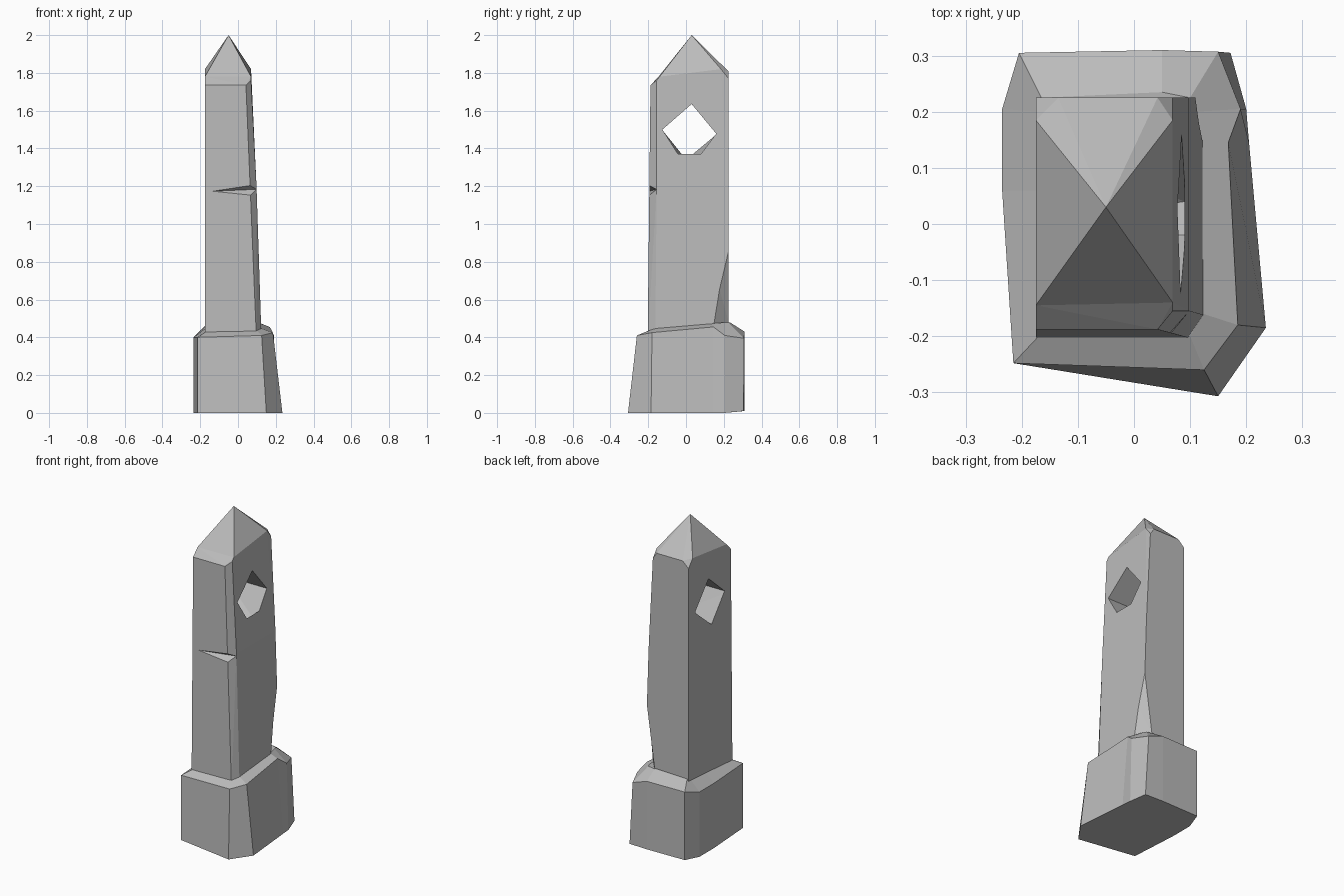
import bpy
import bmesh

if "Cube" in bpy.data.objects:
    bpy.data.objects.remove(bpy.data.objects["Cube"], do_unlink=True)

stone = bpy.data.materials.new("grey stone")
stone.use_nodes = True
COLOUR = (0.5, 0.5, 0.5, 1)
stone.diffuse_color = COLOUR
stone.node_tree.nodes["Principled BSDF"].inputs["Base Color"].default_value = COLOUR


def finish(name, bm):
    bmesh.ops.recalc_face_normals(bm, faces=bm.faces[:])
    mesh = bpy.data.meshes.new(name)
    bm.to_mesh(mesh)
    bm.free()
    mesh.materials.append(stone)
    obj = bpy.data.objects.new(name, mesh)
    bpy.context.collection.objects.link(obj)
    return obj


def hull(name, points):
    """Convex chunk of stone around a few corner points."""
    bm = bmesh.new()
    for p in points:
        bm.verts.new(p)
    res = bmesh.ops.convex_hull(bm, input=bm.verts[:])
    loose = {v for v in res["geom_interior"] if isinstance(v, bmesh.types.BMVert)}
    bmesh.ops.delete(bm, geom=list(loose), context="VERTS")
    return finish(name, bm)


def loft(name, rings):
    """Closed solid skinned through rings of equal length."""
    bm = bmesh.new()
    loops = [[bm.verts.new(p) for p in ring] for ring in rings]
    n = len(loops[0])
    for low, high in zip(loops, loops[1:]):
        for i in range(n):
            j = (i + 1) % n
            bm.faces.new((low[i], low[j], high[j], high[i]))
    bm.faces.new(loops[0][::-1])
    bm.faces.new(loops[-1])
    return finish(name, bm)


def carve(target, cutter):
    mod = target.modifiers.new(cutter.name, "BOOLEAN")
    mod.operation = "DIFFERENCE"
    mod.solver = "EXACT"
    mod.object = cutter
    cutter.hide_render = True
    bpy.context.view_layer.objects.active = target
    bpy.ops.object.modifier_apply(modifier=mod.name)
    bpy.data.objects.remove(cutter, do_unlink=True)


# Rough plinth: ground outline, upper rim, sloped shoulder
foot = [(-.215, -.248, 0), (.15, -.307, 0), (.235, -.185, 0), (.205, .145, 0), (.2, .205, 0),
        (.172, .305, .01), (.05, .31, .01), (-.205, .305, .01), (-.235, .205, 0), (-.235, .06, 0)]
rim = [(-.215, -.248, .4), (.125, -.26, .41), (.185, -.18, .425), (.168, .145, .455), (.19, .205, .41),
       (.15, .307, .395), (.05, .31, .43), (-.205, .305, .43), (-.235, .205, .4), (-.235, .06, .4)]
shoulder = [(-.17, -.2, .43), (.1, -.2, .435), (.123, -.16, .447), (.115, .145, .475), (.11, .2, .478),
            (.1, .225, .478), (.05, .235, .478), (-.165, .225, .47), (-.17, .2, .46), (-.17, .06, .45)]
loft("plinth", [foot, rim, shoulder])

# Tapering shaft with a bevelled front corner and clipped top corners
shaft = hull("shaft", [
    (-.175, -.203, .38), (.098, -.203, .38), (.125, -.163, .38), (.125, .225, .38), (-.175, .225, .38),
    (.098, -.155, 1.2), (.098, .225, 1.2),
    (-.175, -.188, 1.735), (.042, -.188, 1.735), (.069, -.155, 1.76),
    (-.175, -.145, 1.78), (.069, -.14, 1.78),
    (-.175, .225, 1.77), (.069, .225, 1.77), (-.175, .185, 1.82), (.069, .185, 1.82),
    (-.135, .225, 1.808), (.042, .225, 1.808)])

# Pointed top
hull("pointed_top", [
    (-.05, .03, 2), (-.175, -.145, 1.78), (.069, -.14, 1.78), (.069, .185, 1.82),
    (-.175, .185, 1.82), (-.135, .225, 1.808), (.042, .225, 1.808)])

# Diamond window with a chipped lower edge on one side
diamond = [(.03, 1.635), (-.125, 1.5), (.0, 1.345), (.16, 1.478)]
chipped = diamond[:2] + [(-.02, 1.335), (.04, 1.318)] + diamond[3:]
carve(shaft, hull("window_cutter", [(-.2, y, z) for y, z in diamond]
                  + [(.09, y, z) for y, z in chipped]))

# Wedge crack across the front
carve(shaft, hull("crack_cutter", [
    (-.168, -.2, 1.172), (-.168, -.25, 1.172), (.15, -.25, 1.225), (.15, -.25, 1.12),
    (.13, -.15, 1.185), (.07, -.21, 1.215), (.06, -.21, 1.14)]))

# Broken rear corner near the foot
carve(shaft, hull("corner_cutter", [
    (.112, .23, .9), (.125, .17, .68), (.125, .143, .46), (.05, .232, .46),
    (.125, .143, .3), (.05, .232, .3), (.3, .143, .3), (.05, .4, .3),
    (.3, .4, .3), (.3, .4, .9), (.3, .17, .68)]))
